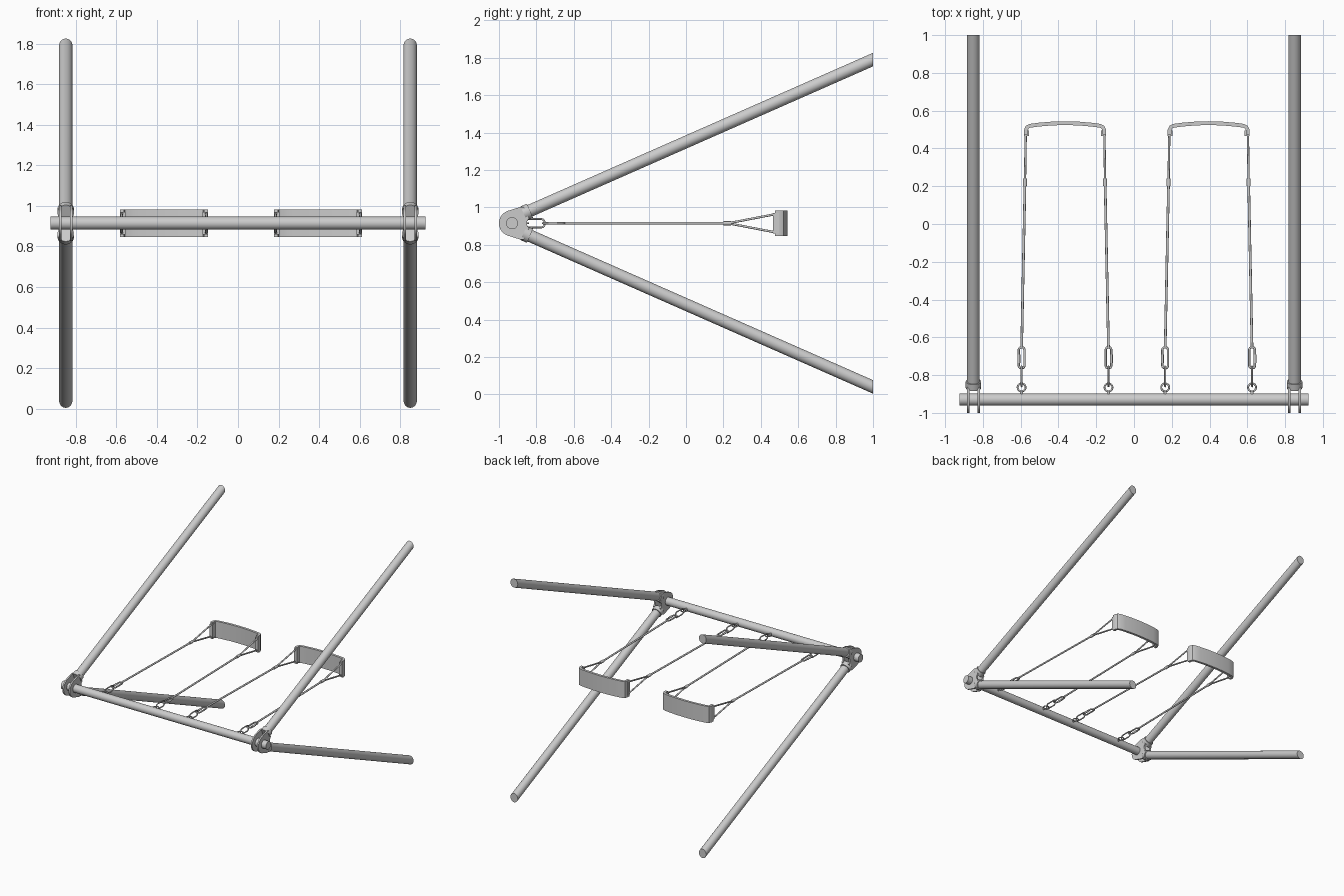
import bpy, bmesh, math
from mathutils import Vector

if "Cube" in bpy.data.objects:
    bpy.data.objects.remove(bpy.data.objects["Cube"])

PY, PZ = -0.93, 0.915          # crossbar axis
SLOPE = 0.4405                 # leg rise per unit of y


def finish(bm, name, angle=35):
    bmesh.ops.recalc_face_normals(bm, faces=bm.faces[:])
    me = bpy.data.meshes.new(name)
    bm.to_mesh(me)
    bm.free()
    ob = bpy.data.objects.new(name, me)
    bpy.context.collection.objects.link(ob)
    smooth(ob, angle)
    return ob


def smooth(ob, angle=35):
    bpy.ops.object.select_all(action='DESELECT')
    ob.select_set(True)
    bpy.context.view_layer.objects.active = ob
    bpy.ops.object.shade_smooth_by_angle(angle=math.radians(angle))


def rod(name, a, b, r, sides=24, cut_y=None):
    a, b = Vector(a), Vector(b)
    bm = bmesh.new()
    bmesh.ops.create_cone(bm, cap_ends=True, segments=sides, radius1=r, radius2=r, depth=(b - a).length)
    rot = (b - a).to_track_quat('Z', 'Y').to_matrix()
    for v in bm.verts:
        v.co = rot @ v.co + (a + b) / 2
    if cut_y is not None:
        bmesh.ops.bisect_plane(bm, geom=bm.verts[:] + bm.edges[:] + bm.faces[:],
                               plane_co=(0, cut_y, 0), plane_no=(0, 1, 0), clear_outer=True)
        bmesh.ops.holes_fill(bm, edges=[e for e in bm.edges if e.is_boundary])
    return finish(bm, name)


def prism(name, pts, offset):
    bm = bmesh.new()
    face = bm.faces.new([bm.verts.new(p) for p in pts])
    ext = bmesh.ops.extrude_face_region(bm, geom=[face])
    bmesh.ops.translate(bm, vec=offset, verts=[g for g in ext['geom'] if isinstance(g, bmesh.types.BMVert)])
    return finish(bm, name)


def link(name, centre, half_len, half_wid, r, vertical=False):
    """Closed wire loop, long along y, lying in the xy or yz plane."""
    cu = bpy.data.curves.new(name, 'CURVE')
    cu.dimensions = '3D'
    cu.bevel_depth, cu.bevel_resolution = r, 2
    n = 24
    sp = cu.splines.new('POLY')
    sp.points.add(n - 1)
    sp.use_cyclic_u = True
    straight = half_len - half_wid
    for i, p in enumerate(sp.points):
        t = 2 * math.pi * (i + 0.5) / n
        w = half_wid * math.cos(t)
        d = half_wid * math.sin(t) + math.copysign(straight, math.sin(t))
        off = Vector((0, d, w) if vertical else (w, d, 0))
        p.co = (*(Vector(centre) + off), 1)
    ob = bpy.data.objects.new(name, cu)
    bpy.context.collection.objects.link(ob)
    bpy.ops.object.select_all(action='DESELECT')
    ob.select_set(True)
    bpy.context.view_layer.objects.active = ob
    bpy.ops.object.convert(target='MESH')
    smooth(bpy.context.object, 60)


# Crossbar
rod("crossbar", (-0.925, PY, PZ), (0.925, PY, PZ), 0.032, 32)

# Legs, collars and hinge plates at both ends
def leg_point(x, y, s):
    return (x, y, PZ + s * (0.875 + SLOPE * (y - 1)))

for side in (-1, 1):
    x = side * 0.85
    for s, label in ((1, "upper"), (-1, "lower")):
        rod(label + "_leg", leg_point(x, -0.86, s), leg_point(x, 1.1, s), 0.033, 32, cut_y=1)
        rod(label + "_leg_collar", leg_point(x, -0.868, s), leg_point(x, -0.834, s), 0.041, 32)
    top = [(-0.883, 0.088), (-0.866, 0.085), (-0.838, 0.025), (-0.85, 0.012)]
    arc = [(PY + 0.07 * math.cos(math.radians(a)), 0.07 * math.sin(math.radians(a)))
           for a in range(252, 100, -8)]
    outline = top + [(y, -z) for y, z in reversed(top)] + arc
    for dx in (-0.034, 0.022):
        prism("hinge_plate", [(x + dx, y, PZ + z) for y, z in outline], (0.012, 0, 0))

# Swings
for cx in (-0.365, 0.395):
    # Curved seat: offset a half centre line to both sides and mirror it
    half = [(0.207, 0.475), (0.207, 0.498), (0.2, 0.513), (0.185, 0.52),
            (0.14, 0.526), (0.07, 0.532)]
    line = [Vector(p) for p in half + [(0, 0.534)] + [(-a, b) for a, b in reversed(half)]]
    outer, inner = [], []
    for i, p in enumerate(line):
        d = (line[min(i + 1, len(line) - 1)] - line[max(i - 1, 0)]).normalized()
        n = Vector((d.y, -d.x)) * 0.01
        outer.append(p + n)
        inner.append(p - n)
    prism("seat", [(cx + p.x, p.y, 0.847) for p in outer + inner[::-1]], (0, 0, 0.135))

    for s in (-1, 1):
        xt, xm, xs = cx + s * 0.23, cx + s * 0.212, cx + s * 0.208
        # Eye bolt, link and carabiner
        rod("eye_bolt", (xt, -0.91, PZ), (xt, -0.885, PZ), 0.008, 12)
        link("eye_ring", (xt, -0.865, PZ), 0.021, 0.021, 0.005)
        link("hanger_link", (xt, -0.807, PZ), 0.053, 0.023, 0.005, True)
        link("carabiner", (xt, -0.708, PZ), 0.056, 0.015, 0.006)
        rod("carabiner_sleeve", (xt + s * 0.015, -0.735, PZ), (xt + s * 0.015, -0.69, PZ), 0.008, 12)
        # Main rope and its splitting pair down to the seat
        rod("rope", (xt, -0.66, PZ), (xm, 0.22, PZ), 0.007, 12)
        rod("rope_joiner", (xm, 0.2, PZ), (xm, 0.24, PZ), 0.011, 12)
        for v in (-1, 1):
            rod("seat_rope", (xm, 0.225, PZ), (xs, 0.485, PZ + v * 0.05), 0.006, 12)
        # Clamp plate on the seat end
        prism("seat_clamp", [(cx + s * 0.19, 0.466, PZ - 0.055), (cx + s * 0.19, 0.466, PZ + 0.055),
                             (cx + s * 0.217, 0.466, PZ + 0.055), (cx + s * 0.217, 0.466, PZ - 0.055)],
              (0, 0.03, 0))
